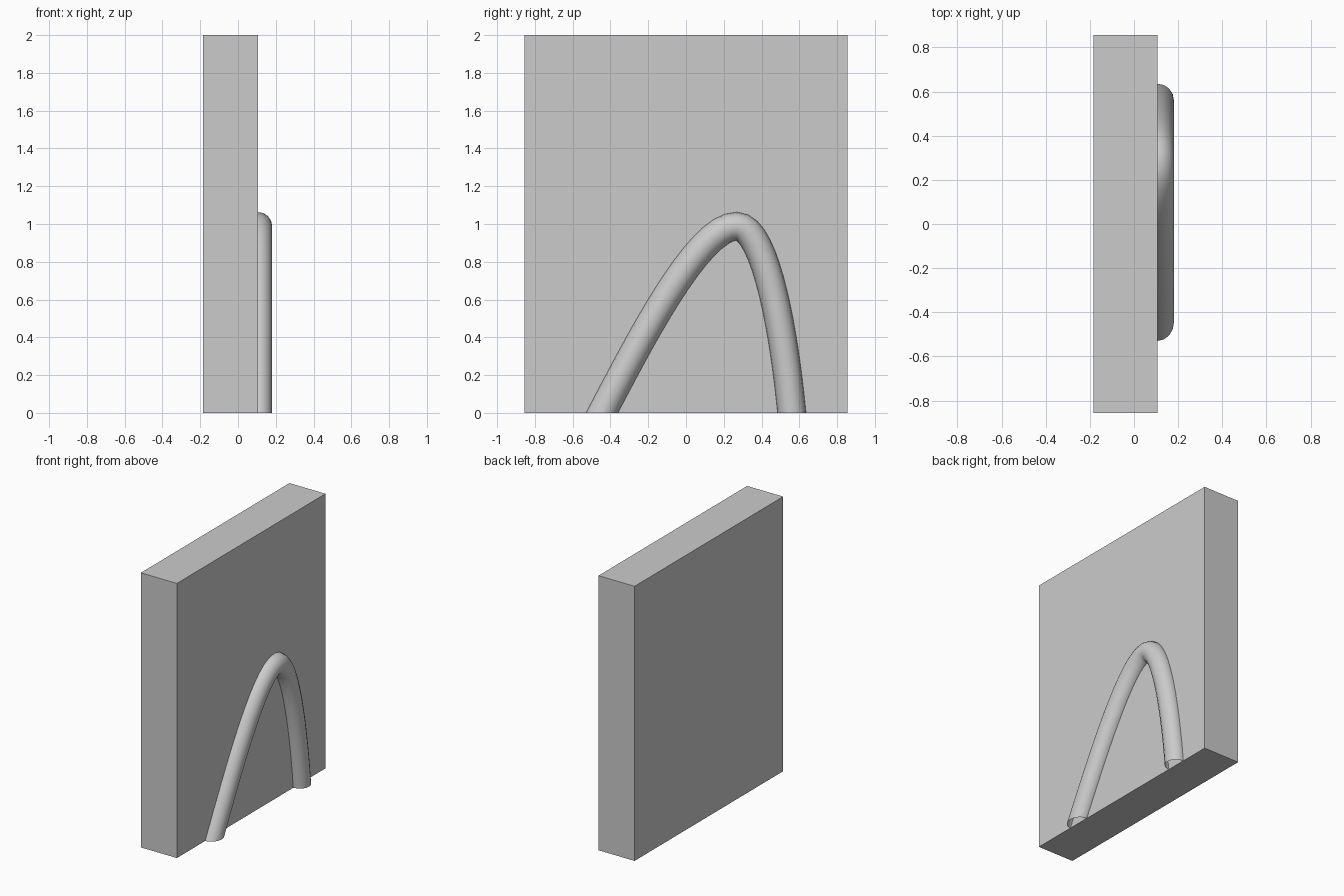
import bpy, bmesh
from mathutils import Vector

if "Cube" in bpy.data.objects:
    bpy.data.objects.remove(bpy.data.objects["Cube"])

FACE_X = 0.106   # front face of the slab
R = 0.075        # tube radius

# Wall slab
bpy.ops.mesh.primitive_cube_add(size=1, location=((FACE_X - 0.184) / 2, 0, 1))
wall = bpy.context.object
wall.name = "wall_slab"
wall.scale = (FACE_X + 0.184, 1.71, 2)
bpy.ops.object.transform_apply(location=False, rotation=False, scale=True)

# Arch path in the plane of the slab face: (point, left handle, right handle)
path = [
    ((-0.445, 0.0), (-0.63, -0.35), (-0.26, 0.35)),
    ((0.268, 0.988), (0.06, 0.988), (0.43, 0.988)),
    ((0.56, 0.0), (0.525, 0.37), (0.60, -0.4)),
]
# Short straight extensions below the floor, trimmed off afterwards
path.insert(0, ((-0.525, -0.15), (-0.55, -0.2), (-0.50, -0.10)))
path[1] = (path[1][0], (-0.47, -0.05), path[1][2])
path.append(((0.574, -0.15), (0.57, -0.10), (0.58, -0.2)))
path[3] = (path[3][0], path[3][1], (0.565, -0.05))

curve = bpy.data.curves.new("arch_path", 'CURVE')
curve.dimensions = '3D'
curve.resolution_u = 16
curve.bevel_depth = R
curve.bevel_resolution = 6
spline = curve.splines.new('BEZIER')
spline.bezier_points.add(len(path) - 1)
for bp, (co, left, right) in zip(spline.bezier_points, path):
    bp.handle_left_type = bp.handle_right_type = 'FREE'
    bp.co, bp.handle_left, bp.handle_right = (
        Vector((FACE_X, p[0], p[1])) for p in (co, left, right))
arch = bpy.data.objects.new("arch_tube", curve)
bpy.context.collection.objects.link(arch)

# Convert to mesh and trim the open ends level with the floor
bpy.ops.object.select_all(action='DESELECT')
arch.select_set(True)
bpy.context.view_layer.objects.active = arch
bpy.ops.object.convert(target='MESH')
arch = bpy.context.object
bm = bmesh.new()
bm.from_mesh(arch.data)
bmesh.ops.bisect_plane(bm, geom=bm.verts[:] + bm.edges[:] + bm.faces[:],
                       plane_co=(0, 0, 0), plane_no=(0, 0, 1), clear_inner=True)
bm.to_mesh(arch.data)
bm.free()
bpy.ops.object.shade_smooth_by_angle()
